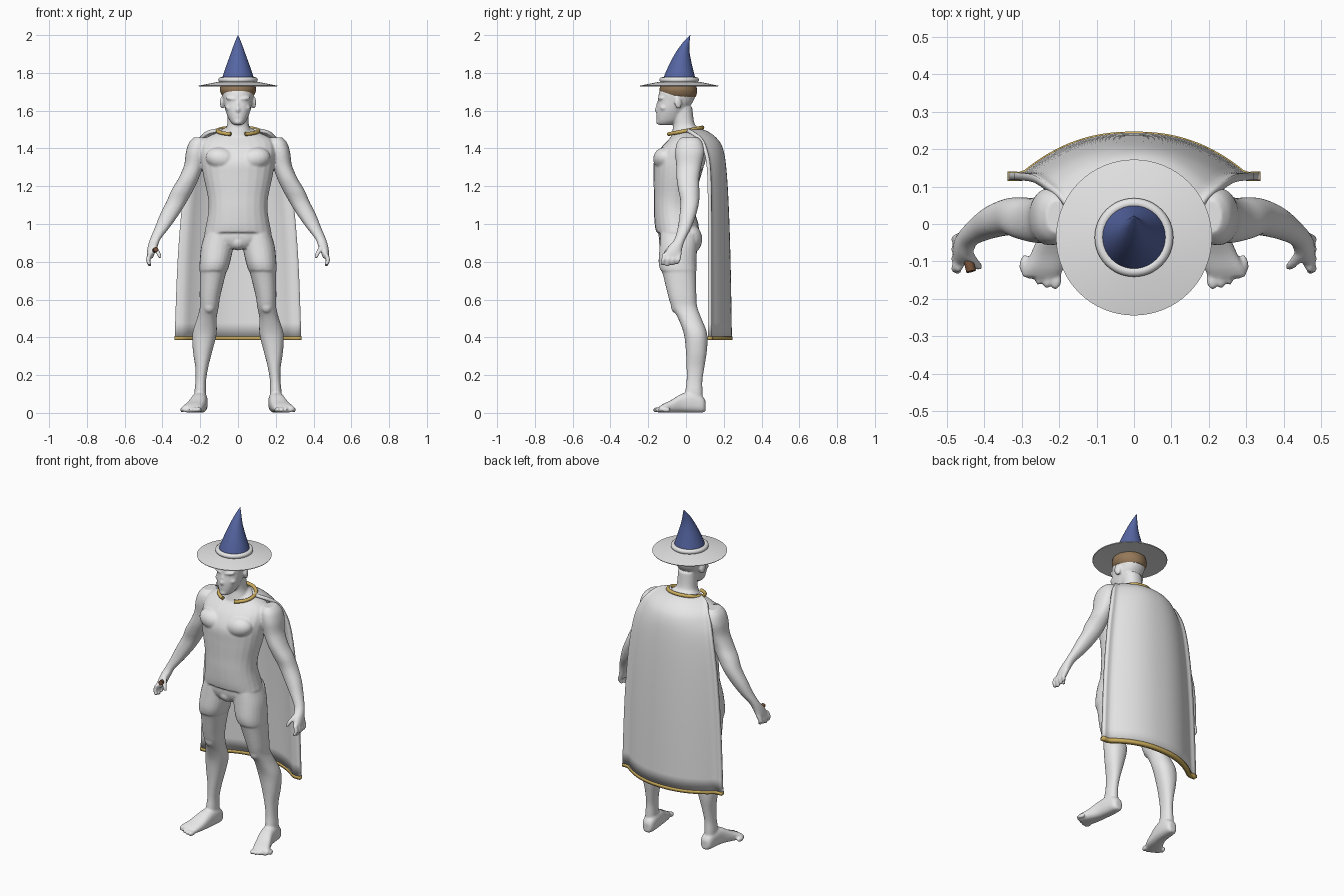
import bpy, bmesh
from math import sin, cos, pi, radians, copysign
from mathutils import Matrix, Euler, Vector

if "Cube" in bpy.data.objects:
    bpy.data.objects.remove(bpy.data.objects["Cube"])


def material(name, color):
    m = bpy.data.materials.new(name)
    m.use_nodes = True
    m.diffuse_color = (*color, 1)
    m.node_tree.nodes["Principled BSDF"].inputs["Base Color"].default_value = (*color, 1)
    return m


PALE = material("pale grey", (.8, .8, .8))
BLUE = material("hat blue", (.09, .13, .36))
GOLD = material("gold trim", (.62, .43, .11))
HAIR = material("hair brown", (.3, .19, .1))
WOOD = material("wood brown", (.17, .08, .04))


def finish(bm, name, mat, sharp=None):
    """Turn a bmesh into a smooth shaded object."""
    bmesh.ops.recalc_face_normals(bm, faces=bm.faces)
    mesh = bpy.data.meshes.new(name)
    bm.to_mesh(mesh)
    bm.free()
    mesh.materials.append(mat)
    mesh.shade_smooth()
    ob = bpy.data.objects.new(name, mesh)
    bpy.context.collection.objects.link(ob)
    if sharp:
        bpy.ops.object.select_all(action='DESELECT')
        ob.select_set(True)
        bpy.context.view_layer.objects.active = ob
        bpy.ops.object.shade_smooth_by_angle(angle=radians(sharp))
    return ob


def smooth_rows(rows, steps):
    """Catmull-Rom interpolation between rows of numbers."""
    rows = [Vector(r) for r in rows]
    out = []
    for i in range(len(rows) - 1):
        b, c = rows[i], rows[i + 1]
        a, d = rows[max(i - 1, 0)], rows[min(i + 2, len(rows) - 1)]
        for k in range(steps):
            t = k / steps
            out.append(b + t / 2 * ((c - a) + t * ((2 * a - 5 * b + 4 * c - d)
                                                   + t * (3 * b - a - 3 * c + d))))
    return out + [rows[-1]]


def loft(bm, rows, side=1, along="z", steps=4, n=24, power=2.2):
    """Closed skin over oval rings given as x, y, z and two radii."""
    rings = []
    for x, y, z, ra, rb in smooth_rows(rows, steps):
        ring = []
        for k in range(n):
            c, s = cos(2 * pi * k / n), sin(2 * pi * k / n)
            a = ra * copysign(abs(c) ** (2 / power), c)
            b = rb * copysign(abs(s) ** (2 / power), s)
            off = (a, b, 0) if along == "z" else (a, 0, b)
            ring.append(bm.verts.new((side * (x + off[0]), y + off[1], z + off[2])))
        rings.append(ring)
    for p, q in zip(rings, rings[1:]):
        for k in range(n):
            bm.faces.new((p[k], p[k - 1], q[k - 1], q[k]))
    bm.faces.new(rings[0])
    bm.faces.new(rings[-1][::-1])
    # Keep every skin facing outward
    faces = list({f for ring in rings for v in ring for f in v.link_faces})
    bmesh.ops.recalc_face_normals(bm, faces=faces)


def ball(bm, loc, radii, rot=(0, 0, 0)):
    bmesh.ops.create_uvsphere(bm, u_segments=20, v_segments=12, radius=1,
                              matrix=Matrix.LocRotScale(Vector(loc), Euler(rot), Vector(radii)))


body = bmesh.new()

# Torso with shirt hem
loft(body, [(0, -.045, .955, .178, .113), (0, -.05, 1, .168, .116), (0, -.063, 1.08, .156, .107),
            (0, -.06, 1.15, .161, .11), (0, -.047, 1.25, .183, .125), (0, -.035, 1.33, .195, .135),
            (0, -.015, 1.4, .2, .12), (0, .005, 1.45, .18, .095), (0, .015, 1.49, .1, .065),
            (0, .02, 1.515, .06, .04)])
# Pelvis
loft(body, [(0, -.04, .87, .08, .08), (0, -.037, .9, .15, .1), (0, -.037, .94, .17, .108),
            (0, -.04, 1, .15, .1)])
ball(body, (0, -.095, .905), (.045, .05, .045))

# Neck and head
loft(body, [(0, -.005, 1.44, .09, .08), (0, -.005, 1.5, .066, .066), (0, -.012, 1.54, .056, .055),
            (0, -.025, 1.62, .055, .058)])
loft(body, [(0, -.112, 1.525, .025, .036), (0, -.095, 1.548, .045, .06), (0, -.078, 1.6, .066, .078),
            (0, -.055, 1.65, .077, .094), (0, -.045, 1.7, .082, .096), (0, -.04, 1.75, .06, .075)])
ball(body, (0, -.146, 1.605), (.013, .022, .016))
ball(body, (0, -.143, 1.63), (.009, .015, .035), (-.25, 0, 0))
ball(body, (0, -.146, 1.572), (.024, .011, .008))
ball(body, (0, -.143, 1.54), (.022, .016, .014))

for s in (1, -1):
    # Face sides, chest and seat
    ball(body, (s * .036, -.135, 1.664), (.032, .013, .009), (0, s * -.15, s * .3))
    ball(body, (s * .045, -.117, 1.615), (.022, .022, .016))
    ball(body, (s * .084, -.042, 1.642), (.011, .02, .033), (.15, 0, s * .3))
    ball(body, (s * .088, -.112, 1.345), (.085, .062, .06), (0, s * -.2, 0))
    ball(body, (s * .08, .02, .92), (.08, .066, .08))
    ball(body, (s * .1, .055, 1.36), (.085, .05, .09))

    # Leg, with a small step at the hem of the shorts
    loft(body, [(.1, -.035, .95, .075, .1), (.11, -.04, .88, .085, .1), (.122, -.045, .8, .081, .1),
                (.13, -.04, .755, .075, .096), (.132, -.036, .745, .07, .09), (.148, -.02, .62, .055, .075),
                (.152, -.008, .56, .05, .068), (.165, .02, .5, .052, .062), (.177, .05, .42, .064, .062),
                (.187, .055, .33, .052, .056), (.192, .05, .24, .034, .047), (.197, .045, .17, .028, .042),
                (.2, .042, .11, .031, .046), (.2, .042, .05, .032, .046)], s)
    ball(body, (s * .152, -.053, .565), (.032, .027, .037))

    # Foot and toes
    loft(body, [(.195, .104, .035, .018, .026), (.197, .088, .044, .034, .042), (.2, .04, .055, .04, .054),
                (.208, -.02, .052, .043, .05), (.226, -.08, .034, .05, .033), (.242, -.12, .025, .054, .023),
                (.25, -.142, .018, .05, .016)], s, "y", power=2.6)
    for i in range(5):
        ball(body, (s * (.207 + .022 * i), -.152 + .003 * i * i, .016), (.014 - .001 * i, .024, .014),
             (0, 0, s * .25))

    # Arm down to the palm
    loft(body, [(.205, .02, 1.458, .03, .045), (.21, .02, 1.43, .05, .068), (.222, .02, 1.38, .054, .077),
                (.234, .015, 1.31, .052, .067), (.262, .01, 1.24, .054, .06), (.294, .015, 1.18, .058, .056),
                (.324, .02, 1.12, .054, .05), (.363, .01, 1.05, .05, .044), (.402, -.008, .98, .039, .036),
                (.438, -.032, .92, .028, .029), (.452, -.055, .88, .026, .038), (.463, -.07, .84, .02, .045),
                (.465, -.075, .82, .016, .042)], s)
    # Fingers and thumb
    for i in range(4):
        y, low = -.113 + .026 * i, .775 + .006 * abs(i - 1)
        loft(body, [(.465, y, .845, .012, .013), (.476, y - .006, .81, .012, .012),
                    (.466, y - .012, low, .009, .009)], s, n=12)
    loft(body, [(.445, -.075, .885, .014, .016), (.424, -.105, .85, .013, .013),
                (.412, -.114, .82, .009, .009)], s, n=12)

body_ob = finish(body, "body", PALE)
blend = body_ob.modifiers.new("blend", 'REMESH')
blend.mode = 'VOXEL'
blend.voxel_size = .006
blend.use_smooth_shade = True
relax = body_ob.modifiers.new("relax", 'SMOOTH')
relax.factor = .5
relax.iterations = 4

# Hair
bm = bmesh.new()
loft(bm, [(0, -.036, 1.672, .078, .086), (0, -.039, 1.69, .09, .096), (0, -.041, 1.715, .096, .099),
          (0, -.041, 1.745, .088, .09)], n=32, power=2)
finish(bm, "hair", HAIR, 50)

# Hat brim, band and bent cone
bm = bmesh.new()
loft(bm, [(0, -.036, z, r, r) for z, r in ((1.74, .02), (1.728, .206), (1.732, .208), (1.752, .11), (1.756, .06))],
     steps=1, n=64, power=2)
finish(bm, "hat_brim", PALE, 40)
bpy.ops.mesh.primitive_torus_add(location=(0, -.036, 1.763), major_radius=.091, minor_radius=.014,
                                 major_segments=48, minor_segments=12)
band = bpy.context.object
band.name = "hat_band"
band.data.materials.append(PALE)
band.data.shade_smooth()
bm = bmesh.new()
loft(bm, [(0, y, z, r, r) for y, z, r in ((-.036, 1.75, .091), (-.034, 1.79, .079), (-.028, 1.85, .058),
                                          (-.017, 1.91, .036), (.001, 1.96, .018), (.022, 2, .001))],
     n=40, power=2)
finish(bm, "hat_cone", BLUE, 60)


def drape(name, rows, mat, thick, steps):
    """Curved cloth sheet; rows give height, half width, back y and edge y."""
    bm = bmesh.new()
    n, last = 40, None
    for z, w, back, edge in smooth_rows(rows, steps):
        line = []
        for k in range(n + 1):
            u = 2 * k / n - 1
            bow = max(0, 1 - abs(u / .87) ** 2.3)
            line.append(bm.verts.new((u * w, edge + (back - edge) * bow, z)))
        if last:
            for k in range(n):
                bm.faces.new((last[k], last[k + 1], line[k + 1], line[k]))
        last = line
    ob = finish(bm, name, mat, 50)
    solid = ob.modifiers.new("thickness", 'SOLIDIFY')
    solid.thickness = thick
    solid.offset = 0


# Cape and its gold hem
drape("cape", [(.402, .335, .233, .127), (.8, .32, .226, .127), (1.1, .296, .216, .126),
               (1.3, .266, .203, .12), (1.4, .236, .185, .1), (1.45, .205, .153, .075),
               (1.484, .165, .105, .03), (1.497, .11, .06, .005)], PALE, .02, 4)
drape("cape_hem", [(.386, .337, .234, .127), (.405, .337, .234, .127)], GOLD, .025, 1)

# Collar cord, open at the throat
curve = bpy.data.curves.new("collar", 'CURVE')
curve.dimensions = '3D'
curve.bevel_depth = .01
curve.use_fill_caps = True
spline = curve.splines.new('POLY')
spline.points.add(40)
for k, p in enumerate(spline.points):
    a = .36 + (2 * pi - .72) * k / 40
    p.co = (.108 * sin(a), -.005 - .092 * cos(a), 1.493 - .018 * cos(a), 1)
curve.materials.append(GOLD)
bpy.context.collection.objects.link(bpy.data.objects.new("collar", curve))

# Short wooden stick in the right hand
bpy.ops.mesh.primitive_cylinder_add(vertices=16, radius=.013, depth=.06, location=(-.442, -.098, .86),
                                    rotation=(radians(80), 0, radians(15)))
stick = bpy.context.object
stick.name = "hand_stick"
stick.data.materials.append(WOOD)
bpy.ops.object.shade_smooth_by_angle(angle=radians(40))
